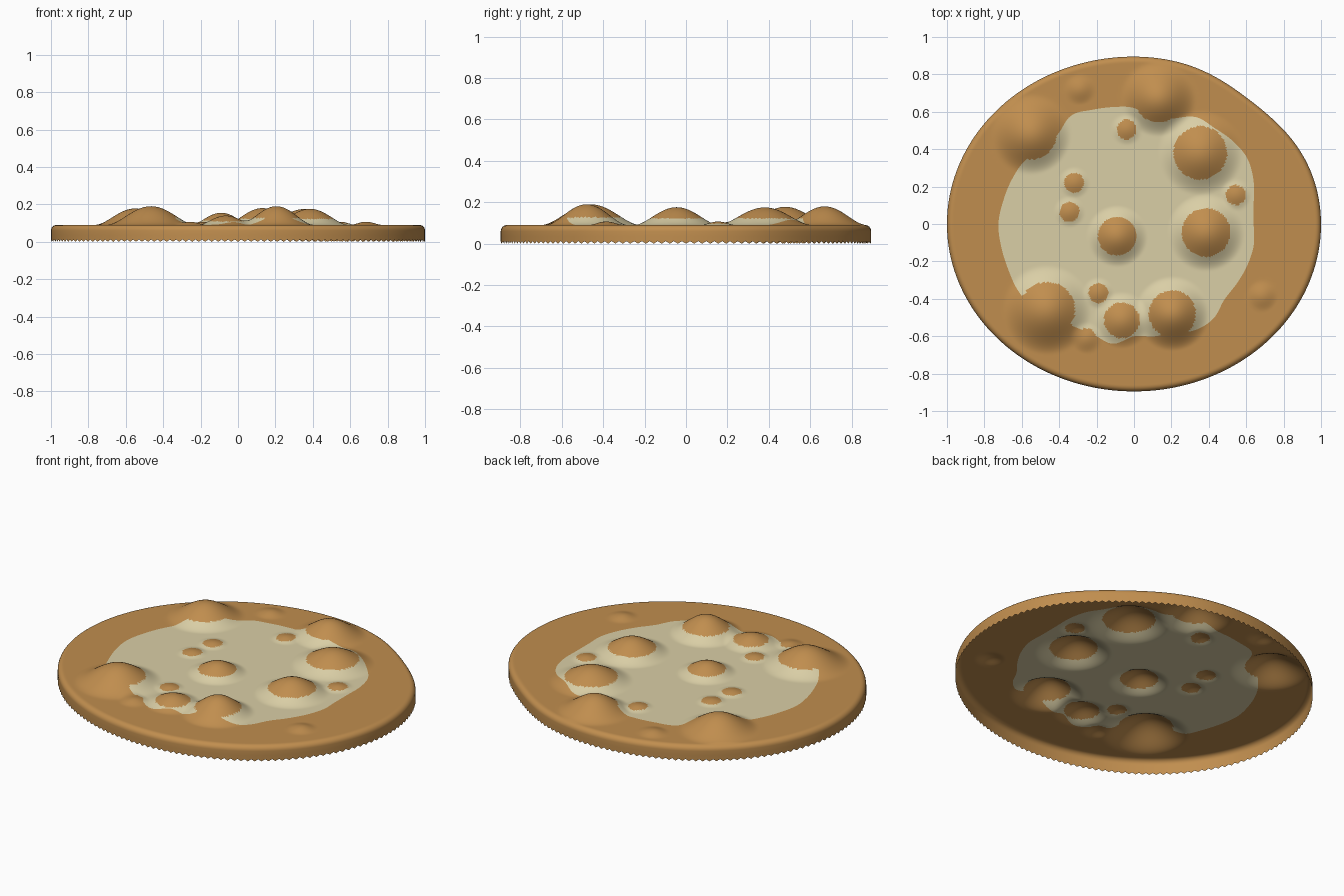
import bpy, bmesh, math

if "Cube" in bpy.data.objects:
    bpy.data.objects.remove(bpy.data.objects["Cube"], do_unlink=True)

SEGMENTS, INNER, OUTER = 320, 85, 40
TOP, CORNER = 0.09, 0.03

# Radius of the pale patch every ten degrees, in hundredths
PATCH = [64, 65, 68, 70, 69, 67, 66, 60, 57, 62, 63.5, 65, 67, 63, 63, 67.5, 69.5, 71,
         72.5, 72, 71.5, 71.5, 70, 66, 63.5, 63, 65, 60, 61, 62, 65.5, 66, 63, 63.5, 64.5, 65]

# Lumps: x, y, radius of brown spot, height
LUMPS = [(-.55, .48, .135, .088), (-.465, -.46, .15, .1), (-.09, -.065, .103, .065),
         (-.065, -.515, .095, .05), (.13, .67, .127, .09), (.205, -.48, .125, .1),
         (.355, .38, .143, .085), (.385, -.045, .13, .086)]
SMALL = [(-.29, .72), (-.04, .505), (-.32, .22), (-.345, .065), (.545, .155),
         (-.19, -.37), (-.255, -.61), (.685, -.385)]
LUMPS += [(x, y, .053, .017) for x, y in SMALL]


def material(name, colour):
    mat = bpy.data.materials.new(name)
    mat.use_nodes = True
    mat.diffuse_color = (*colour, 1)
    mat.node_tree.nodes["Principled BSDF"].inputs["Base Color"].default_value = (*colour, 1)
    return mat


def patch_radius(angle):
    """Smooth periodic curve through the patch radii."""
    n = len(PATCH)
    t = angle / math.tau * n
    i, f = int(t), t % 1
    a, b, c, d = (PATCH[(i + k) % n] for k in (-1, 0, 1, 2))
    value = b + f * (c - a + f * (2 * a - 5 * b + 4 * c - d + f * (3 * (b - c) + d - a))) / 2
    return value / 100


def rim_radius(angle):
    """Oval outline, a little flattened at one corner."""
    oval = 1 / math.hypot(math.cos(angle), math.sin(angle) / .895)
    return oval * (1 - .035 * math.exp(-((angle - .8) / .35) ** 2))


def height(x, y):
    z = TOP
    for cx, cy, r, h in LUMPS:
        d = ((x - cx) ** 2 + (y - cy) ** 2) / (1.6 * r) ** 2
        if d < 1:
            z += h * (1 - d) ** 2
    return z


def ring_points(angle):
    """Points from the middle outwards, over the rim and down the wall."""
    patch, rim = patch_radius(angle), rim_radius(angle)
    edge = rim - CORNER
    radii = [patch * k / INNER for k in range(1, INNER + 1)]
    radii += [patch + (edge - patch) * k / OUTER for k in range(1, OUTER + 1)]
    c, s = math.cos(angle), math.sin(angle)
    points = [(r * c, r * s, height(r * c, r * s)) for r in radii]
    for k in range(1, 7):
        a = k / 6 * math.pi / 2
        r = edge + CORNER * math.sin(a)
        points.append((r * c, r * s, TOP - CORNER * (1 - math.cos(a))))
    points.append((rim * c, rim * s, .035))
    return points


# Open-bottomed bread shell
bm = bmesh.new()
centre = bm.verts.new((0, 0, height(0, 0)))
spokes = []
for i in range(SEGMENTS):
    pts = ring_points(math.tau * i / SEGMENTS)
    x, y, _ = pts[-1]
    pts.append((x, y, .012 * (i % 2)))  # ragged lower edge
    spokes.append([bm.verts.new(p) for p in pts])

for i, spoke in enumerate(spokes):
    following = spokes[(i + 1) % SEGMENTS]
    bm.faces.new((centre, spoke[0], following[0])).material_index = 1
    for k in range(len(spoke) - 1):
        face = bm.faces.new((spoke[k], spoke[k + 1], following[k + 1], following[k]))
        face.material_index = 1 if k < INNER - 1 else 0

# Brown spots on the lumps
for face in bm.faces:
    m = face.calc_center_median()
    if any(math.hypot(m.x - x, m.y - y) < r for x, y, r, h in LUMPS):
        face.material_index = 0
    face.smooth = True

mesh = bpy.data.meshes.new("bread_shell")
bm.to_mesh(mesh)
bm.free()
mesh.materials.append(material("baked_brown", (.53, .27, .077)))
mesh.materials.append(material("pale_cream", (.70, .62, .38)))
bread = bpy.data.objects.new("bread_shell", mesh)
bpy.context.collection.objects.link(bread)
